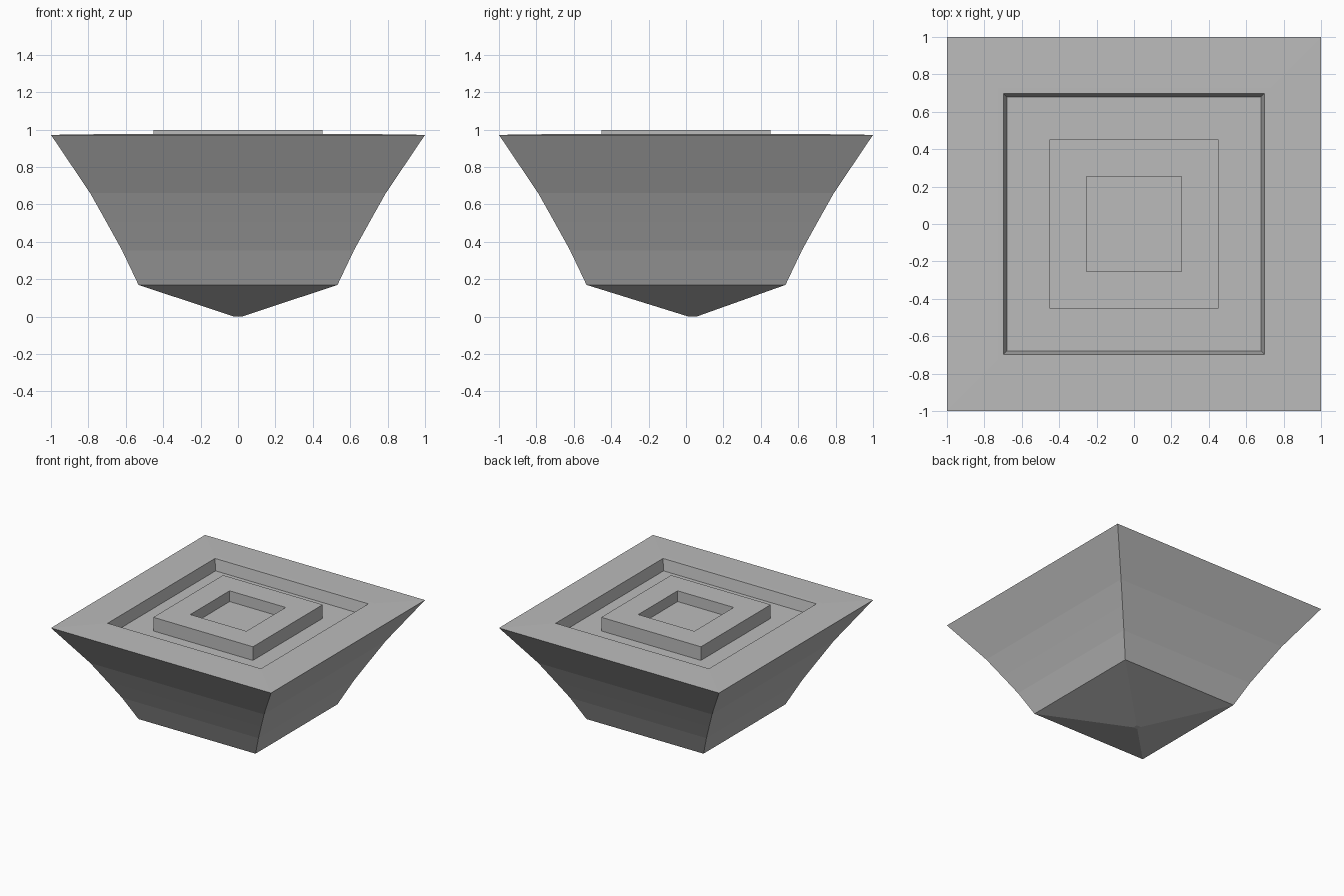
import bpy
import bmesh

cube = bpy.data.objects.get("Cube")
if cube:
    bpy.data.objects.remove(cube, do_unlink=True)

# Single stone grey material
grey = bpy.data.materials.new("stone_grey")
grey.use_nodes = True
GREY = (0.5, 0.5, 0.5, 1)
grey.diffuse_color = GREY
grey.node_tree.nodes["Principled BSDF"].inputs["Base Color"].default_value = GREY

CORNERS = ((-1, -1), (1, -1), (1, 1), (-1, 1))


def square_loft(name, profile, cap_start=False, cap_end=False):
    """Join square rings given as (half width, height, y shift)."""
    bm = bmesh.new()
    rings = [[bm.verts.new((sx * h, sy * h + shift, z)) for sx, sy in CORNERS]
             for h, z, shift in profile]
    for low, high in zip(rings, rings[1:]):
        for i in range(4):
            j = (i + 1) % 4
            bm.faces.new((low[i], low[j], high[j], high[i]))
    if cap_start:
        bm.faces.new(rings[0][::-1])
    if cap_end:
        bm.faces.new(rings[-1])
    mesh = bpy.data.meshes.new(name)
    bm.to_mesh(mesh)
    bm.free()
    mesh.materials.append(grey)
    obj = bpy.data.objects.new(name, mesh)
    bpy.context.collection.objects.link(obj)
    return obj


FLOOR = 0.885

# Flared body: off-centre tip, curved sides, rim, and sunken groove floor
square_loft("flared_body", [
    (0.02, 0, 0.035),
    (0.532, 0.17, 0),
    (0.62, 0.355, 0),
    (0.703, 0.505, 0),
    (0.79, 0.66, 0),
    (1, 0.972, 0),
    (0.73, 0.976, 0),
    (0.697, 0.976, 0),
    (0.68, FLOOR, 0),
    (0.453, FLOOR, 0),
], cap_start=True)

# Raised square frame with a shallow pocket
square_loft("raised_frame", [
    (0.453, FLOOR, 0),
    (0.453, 0.997, 0),
    (0.255, 0.997, 0),
    (0.253, 0.91, 0),
], cap_end=True)
